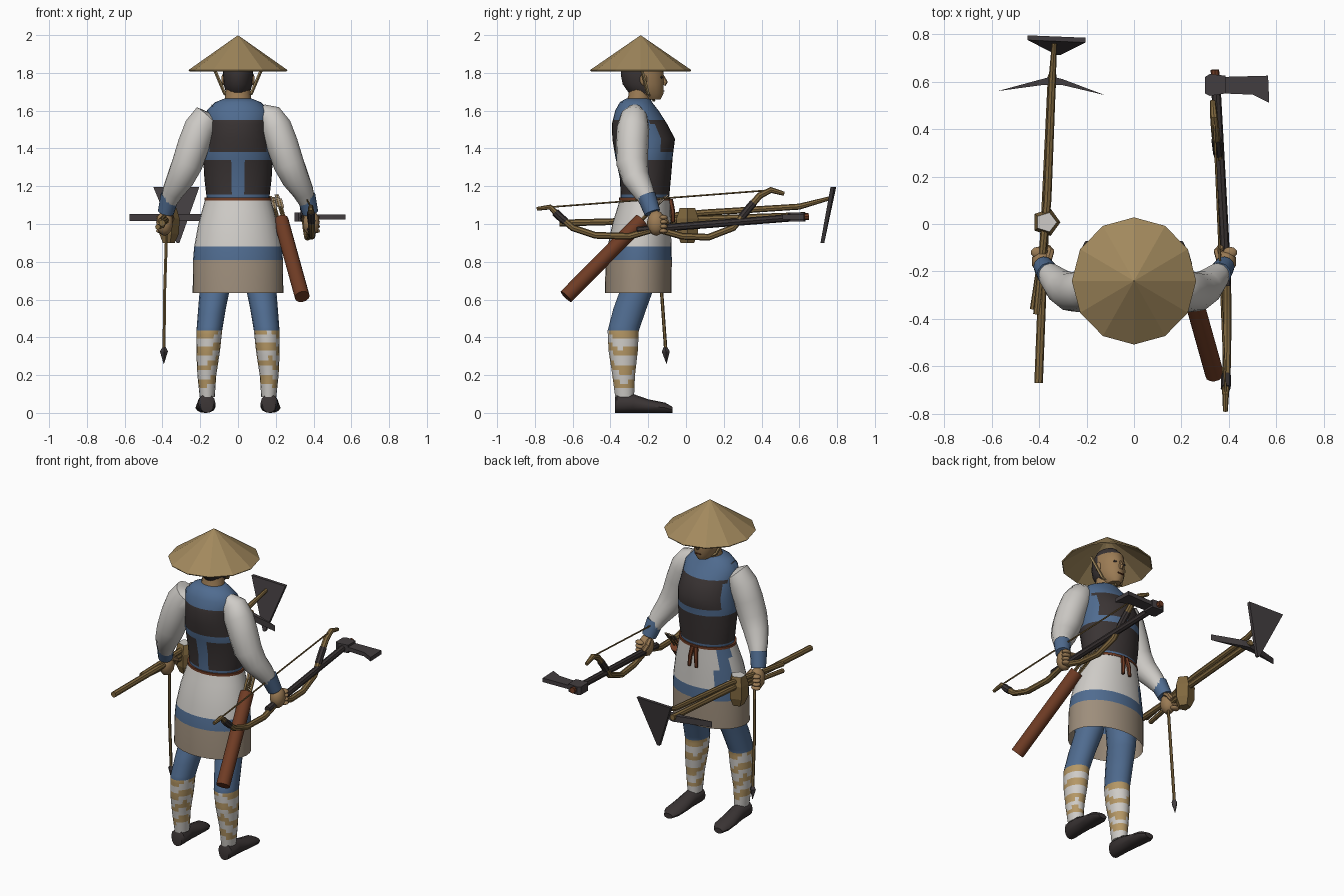
import bpy, bmesh, math
from mathutils import Vector as V

if "Cube" in bpy.data.objects:
    bpy.data.objects.remove(bpy.data.objects["Cube"], do_unlink=True)

PALETTE = {
    "straw": (0.36, 0.25, 0.11), "blue cloth": (0.08, 0.15, 0.28),
    "dark leather": (0.042, 0.034, 0.034), "white linen": (0.62, 0.6, 0.57),
    "beige cloth": (0.34, 0.27, 0.2), "red brown leather": (0.16, 0.045, 0.018),
    "skin": (0.33, 0.2, 0.09), "wood": (0.22, 0.14, 0.05),
    "leg wrap": (0.46, 0.31, 0.13), "iron": (0.055, 0.047, 0.05),
}
MATS = {}
for key, rgb in PALETTE.items():
    m = bpy.data.materials.new(key)
    m.use_nodes = True
    m.diffuse_color = (*rgb, 1)
    m.node_tree.nodes["Principled BSDF"].inputs["Base Color"].default_value = (*rgb, 1)
    MATS[key] = m


def finish(name, bm, color, smooth=True):
    """Turn a bmesh into an object; color is a name or a rule on face centres."""
    bmesh.ops.recalc_face_normals(bm, faces=bm.faces)
    me = bpy.data.meshes.new(name)
    rule = color if callable(color) else (lambda c: color)
    slots = []
    for f in bm.faces:
        key = rule(f.calc_center_median())
        if key not in slots:
            slots.append(key)
        f.material_index = slots.index(key)
    bm.to_mesh(me)
    bm.free()
    for key in slots:
        me.materials.append(MATS[key])
    ob = bpy.data.objects.new(name, me)
    bpy.context.collection.objects.link(ob)
    if smooth:
        bpy.ops.object.select_all(action="DESELECT")
        ob.select_set(True)
        bpy.context.view_layer.objects.active = ob
        bpy.ops.object.shade_smooth_by_angle(angle=math.radians(40))
    return ob


def loft(name, rings, color, n=12, caps=(True, True), smooth=True):
    """Skin rings given as (centre, half-axis u, half-axis v)."""
    bm = bmesh.new()
    rows = []
    for c, u, v in rings:
        angles = [2 * math.pi * i / n for i in range(n)]
        rows.append([bm.verts.new(c + u * math.cos(a) + v * math.sin(a)) for a in angles])
    for a, b in zip(rows, rows[1:]):
        for i in range(n):
            bm.faces.new((a[i], a[(i + 1) % n], b[(i + 1) % n], b[i]))
    for row, cap in zip((rows[0], rows[-1]), caps):
        if cap:
            bm.faces.new(row)
    return finish(name, bm, color, smooth)


def stack(name, levels, color, n=16, x=0, cuts=(), **kw):
    """Level rings (z, half width, back y, front y), with extra rings at cuts."""
    levels = list(levels)
    for z in cuts:
        for a, b in zip(levels, levels[1:]):
            if a[0] < z < b[0]:
                t = (z - a[0]) / (b[0] - a[0])
                levels.append(tuple(p + (q - p) * t for p, q in zip(a, b)))
                break
        levels.sort()
    rings = [(V((x, (b + f) / 2, z)), V((w, 0, 0)), V((0, (f - b) / 2, 0)))
             for z, w, b, f in levels]
    return loft(name, rings, color, n, **kw)


def tube(name, pts, radii, color, n=8, **kw):
    pts = [V(p) for p in pts]
    if not isinstance(radii, (list, tuple)):
        radii = [radii] * len(pts)
    rings = []
    for i, p in enumerate(pts):
        t = (pts[min(i + 1, len(pts) - 1)] - pts[max(i - 1, 0)]).normalized()
        ref = V((1, 0, 0)) if abs(t.x) < 0.8 else V((0, 0, 1))
        u = t.cross(ref).normalized()
        rings.append((p, u * radii[i], t.cross(u) * radii[i]))
    return loft(name, rings, color, n, **kw)


def ball(name, centre, size, color):
    bm = bmesh.new()
    bmesh.ops.create_icosphere(bm, subdivisions=2, radius=1)
    bmesh.ops.scale(bm, vec=size, verts=bm.verts)
    bmesh.ops.translate(bm, vec=centre, verts=bm.verts)
    return finish(name, bm, color)


def plate(name, outline, thickness, color):
    """Extruded flat outline; thickness is an offset vector."""
    bm = bmesh.new()
    off = V(thickness)
    a = [bm.verts.new(V(p) - off / 2) for p in outline]
    b = [bm.verts.new(V(p) + off / 2) for p in outline]
    bm.faces.new(a)
    bm.faces.new(b)
    for i in range(len(a)):
        j = (i + 1) % len(a)
        bm.faces.new((a[i], a[j], b[j], b[i]))
    return finish(name, bm, color, False)


# Torso with armour panels, neck and belt
def armour(c):
    front = c.y > -0.23
    if 1.38 < c.z < 1.55 and abs(c.x) < 0.15:
        return "dark leather"
    if 1.15 < c.z < 1.34 and (front or abs(c.x) > 0.03):
        return "dark leather"
    return "blue cloth"


stack("torso", [(1.13, .165, -.345, -.09), (1.24, .178, -.35, -.08), (1.36, .185, -.375, -.07),
                (1.45, .178, -.39, -.058), (1.53, .17, -.392, -.1), (1.6, .165, -.375, -.145),
                (1.645, .12, -.35, -.18), (1.665, .07, -.315, -.19)],
      armour, n=32, cuts=(1.155, 1.34, 1.38, 1.55))
stack("neck", [(1.62, .075, -.325, -.19), (1.68, .068, -.305, -.185), (1.74, .06, -.3, -.18)], "skin")
stack("belt", [(1.125, .178, -.355, -.082), (1.14, .178, -.355, -.082)], "red brown leather", n=32)
for s in (-1, 1):
    tube("belt_tie", [(s * .012, -.083, 1.13), (s * .02, -.07, 1.07), (s * .025, -.068, 1.01)],
         [.014, .012, .01], "red brown leather", n=6)


# Skirt with coloured bands and a hanging strip
def skirt(c):
    if c.z < 0.81:
        return "beige cloth"
    strip = c.y > -0.2 and -0.19 < c.x < -0.13
    return "blue cloth" if c.z < 0.88 or strip else "white linen"


stack("skirt", [(.635, .24, -.43, -.077), (.81, .238, -.425, -.075), (.88, .232, -.415, -.077),
                (1.0, .21, -.39, -.08), (1.13, .174, -.35, -.085)], skirt, n=32,
      cuts=(.94, 1.07), caps=(False, True))

# Head, nose, eyes, ears, hat and chin straps
hair = lambda c: "dark leather" if (c.y < -.215 and c.z > 1.69) or c.z > 1.83 else "skin"
stack("head", [(1.66, .035, -.24, -.135), (1.69, .062, -.3, -.12), (1.74, .076, -.335, -.118),
               (1.79, .08, -.345, -.118), (1.84, .078, -.34, -.125), (1.89, .05, -.31, -.17)],
      hair, n=20)
tube("nose", [(0, -.125, 1.79), (0, -.11, 1.75), (0, -.118, 1.735)], [.006, .014, .01], "skin", n=6)
plate("mouth", [(-.022, -.117, 1.706), (.022, -.117, 1.706), (.02, -.117, 1.701), (-.02, -.117, 1.701)],
      (0, .006, 0), "red brown leather")
for s in (-1, 1):
    ball("eye", (s * .032, -.13, 1.777), (.013, .008, .006), "dark leather")
    ball("ear", (s * .078, -.225, 1.765), (.01, .02, .032), "skin")
    tube("hat_strap", [(s * .125, -.235, 1.82), (s * .07, -.2, 1.69), (0, -.17, 1.655)], .009, "straw", n=5)
hat = stack("straw_hat", [(1.815, .262, -.508, .028), (1.998, .002, -.242, -.238)], "straw",
            n=12, caps=(False, True), smooth=False)
rim = hat.modifiers.new("Thickness", "SOLIDIFY")
rim.thickness, rim.offset = 0.008, -1


# Arms and legs, mirrored
def leg_color(c):
    if c.z > 0.435:
        return "blue cloth"
    wrapped = int((c.z + 0.022 * math.sin(25 * c.x + 30 * c.y)) / 0.045) % 2
    return "leg wrap" if wrapped and c.z > .14 else "white linen"


for s, side in ((1, "left"), (-1, "right")):
    tube(side + "_sleeve", [(s * x, y, z) for x, y, z in (
        (.12, -.27, 1.6), (.165, -.275, 1.57), (.2, -.28, 1.51), (.235, -.285, 1.42),
        (.268, -.285, 1.32), (.305, -.265, 1.24), (.345, -.225, 1.17), (.368, -.195, 1.11))],
         [.04, .072, .086, .086, .083, .073, .057, .042], "white linen", n=14)
    tube(side + "_cuff", [(s * .36, -.21, 1.15), (s * .382, -.178, 1.06)], [.05, .043], "blue cloth", n=12)
    ball(side + "_fist", (s * .388, -.158, 1.005), (.045, .05, .068), "skin")
    tube(side + "_thumb", [(s * .36, -.15, 1.05), (s * .35, -.115, 1.03), (s * .365, -.1, 1.0)], .015, "skin", n=6)
    for k in range(4):
        ball(side + "_finger", (s * .405, -.12, 1.035 - k * .024), (.03, .024, .013), "skin")
    # Each ring follows the knee bend
    rings = []
    for z, x, w, b, f in ((.085, .163, .04, -.375, -.275), (.2, .165, .05, -.39, -.27),
                          (.33, .158, .063, -.41, -.255), (.435, .152, .068, -.415, -.25),
                          (.55, .138, .073, -.385, -.21), (.66, .122, .08, -.345, -.17),
                          (.8, .11, .09, -.34, -.15)):
        rings.append((V((s * x, (b + f) / 2, z)), V((w, 0, 0)), V((0, (f - b) / 2, 0))))
    fine = []
    for a, b in zip(rings, rings[1:]):
        fine += [tuple(p.lerp(q, k / 5) for p, q in zip(a, b)) for k in range(5)]
    loft(side + "_leg", fine + rings[-1:], leg_color, n=16)
    # Shoe skinned from heel to toe
    shoe = []
    for y, h, w, x in ((-.377, .04, .035, .165), (-.365, .05, .046, .165), (-.28, .05, .047, .167),
                       (-.2, .036, .052, .17), (-.11, .027, .052, .173), (-.072, .016, .03, .175)):
        shoe.append((V((s * x, y, h)), V((w, 0, 0)), V((0, 0, h))))
    loft(side + "_shoe", shoe, "dark leather", n=12)

# Bow with string and bands
bow = [(.385, -.79, 1.08), (.386, -.72, 1.09), (.387, -.67, 1.04), (.39, -.6, .98), (.392, -.48, .94),
       (.392, -.3, .935), (.388, -.16, .975), (.38, -.02, .935), (.368, .12, .93), (.36, .25, .98),
       (.35, .33, 1.08), (.343, .39, 1.15), (.337, .45, 1.18), (.332, .52, 1.16)]
tube("bow", bow, [.01, .014] + [.018] * 10 + [.016, .011], "wood")
tube("bow_string", [bow[1], bow[-2]], .005, "wood", n=5)
for k in (2, 10):
    ends = [V(bow[k]).lerp(V(bow[j]), .45) for j in (k - 1, k + 1)]
    tube("bow_band", [ends[0], bow[k], ends[1]], .021, "dark leather")

# Axe
tube("axe_handle", [(.388, -.26, .965), (.38, -.05, .985), (.345, .58, 1.035)], .02, "dark leather")
tube("axe_peg", [(.344, .57, 1.035), (.341, .65, 1.04)], .018, "red brown leather")
plate("axe_socket", [(.3, .55, 1.037), (.3, .62, 1.037), (.32, .632, 1.037), (.385, .625, 1.037),
                     (.385, .55, 1.037), (.32, .54, 1.037)], (0, 0, .05), "iron")
plate("axe_blade", [(.38, .55, 1.037), (.38, .62, 1.037), (.565, .625, 1.037), (.57, .51, 1.037),
                    (.5, .545, 1.037)], (0, 0, .025), "iron")

# Quiver and arrows
base, top = V((.34, -.635, .615)), V((.228, -.235, 1.02))
tube("quiver", [base, top], .04, "red brown leather", n=12)
along = (top - base).normalized()
for k in range(6):
    a = k * math.pi / 3
    p = top + V((.024 * math.cos(a), .018 * math.sin(a), .01 * math.sin(a)))
    q = p + along * (.16 + .02 * (k % 2))
    tube("quiver_arrow", [p - along * .1, q], .005, "wood", n=5)
    w = V((.011, 0, 0))
    plate("arrow_feather", [q - along * .07, q - along * .06 + w, q + w, q, q - w, q - along * .06 - w],
          (0, .004, -.004), "beige cloth")

# Pick
tube("pick_handle", [(-.402, -.67, 1.005), (-.38, -.1, 1.02), (-.345, .63, 1.045)], .018, "wood")
plate("pick_head", [(-.575, .56, 1.035), (-.39, .585, 1.035), (-.3, .585, 1.035), (-.122, .543, 1.035),
                    (-.3, .61, 1.035), (-.345, .622, 1.035), (-.39, .61, 1.035)], (0, 0, .038), "iron")

# Hoe
tube("hoe_handle", [(-.41, -.38, 1.015), (-.365, .1, 1.06), (-.345, .6, 1.092), (-.335, .775, 1.14)],
     [.015, .017, .016, .01], "wood")
plate("hoe_blade", [(-.448, .785, 1.195), (-.205, .775, 1.195), (-.31, .722, .9), (-.325, .722, .9)],
      (0, .02, 0), "iron")

# Mallet with a pale top
pale = lambda c: "white linen" if c.z > 1.08 else "wood"
stack("mallet_head", [(.9, .035, -.03, .045), (.95, .058, -.05, .065), (1.03, .06, -.053, .068),
                      (1.085, .045, -.035, .05)], pale, n=5, x=-.37, smooth=False)
tube("mallet_handle", [(-.425, -.36, .985), (-.37, .0, 1.0)], .014, "wood")

# Arrow held in the right hand
tube("held_arrow", [(-.375, -.15, 1.05), (-.388, -.13, .65), (-.392, -.107, .33)], .009, "wood", n=6)
tube("held_arrow_tip", [(-.391, -.11, .35), (-.392, -.107, .325), (-.393, -.103, .26)],
     [.008, .021, .001], "iron", n=4, smooth=False)
